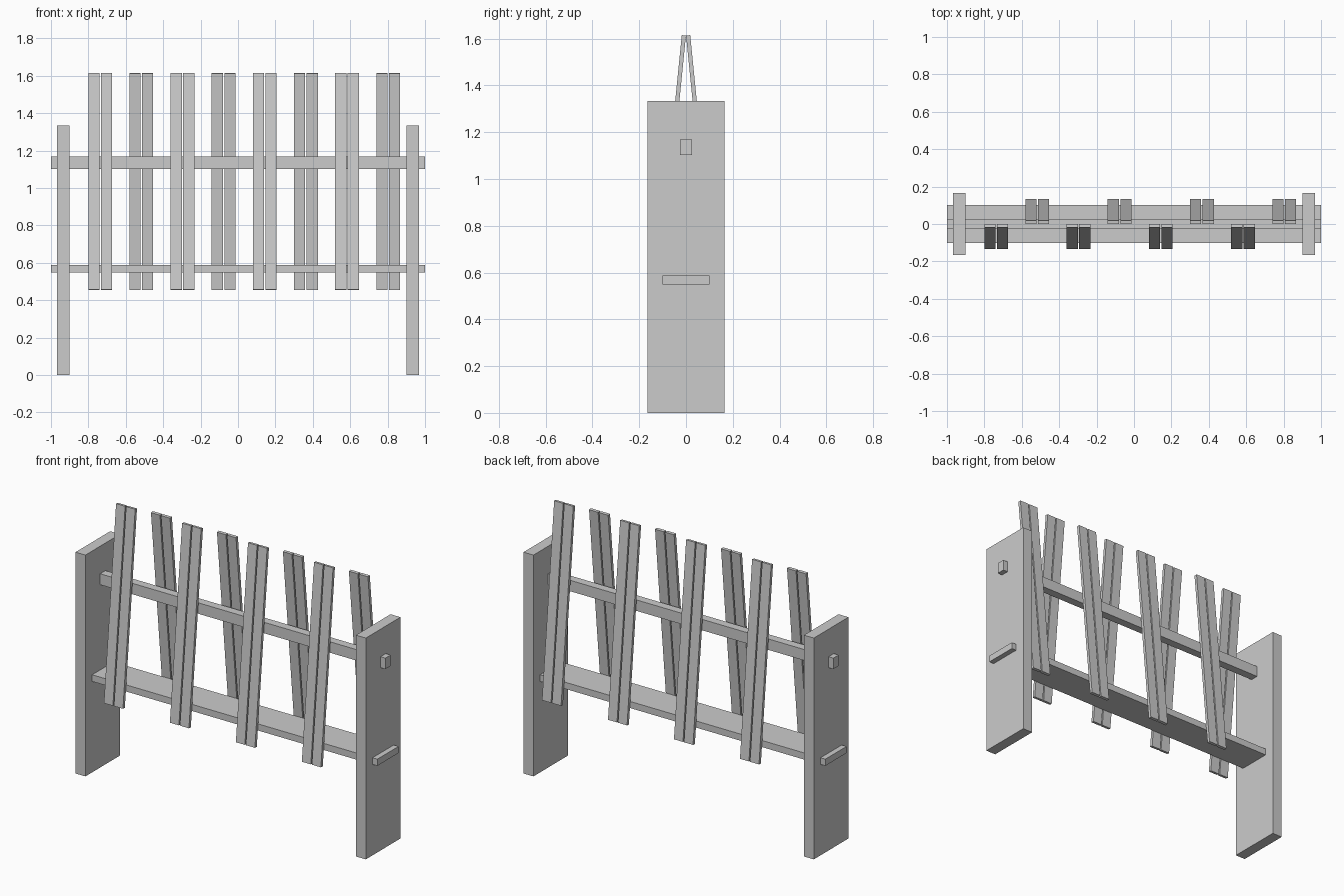
import bpy
import math

cube = bpy.data.objects.get("Cube")
if cube:
    bpy.data.objects.remove(cube, do_unlink=True)

# Single plain grey
grey = bpy.data.materials.new("plain_grey")
grey.use_nodes = True
colour = (0.6, 0.6, 0.6, 1)
grey.diffuse_color = colour
grey.node_tree.nodes["Principled BSDF"].inputs["Base Color"].default_value = colour


def board(name, size, centre, tilt=0.0):
    """A box of the given size, leaning about the x axis."""
    bpy.ops.mesh.primitive_cube_add(size=1, location=centre)
    ob = bpy.context.object
    ob.name = name
    ob.scale = size
    bpy.ops.object.transform_apply(location=False, rotation=False, scale=True)
    ob.rotation_euler.x = tilt
    ob.data.materials.append(grey)
    return ob


# Upright end panels
POST_H = 1.334
for side, label in ((1, "left"), (-1, "right")):
    board(f"{label}_end_panel", (0.066, 0.33, POST_H), (side * 0.935, 0, POST_H / 2))

# Rails passing through the end panels
board("upper_rail", (2, 0.05, 0.066), (0, 0, 1.135))
board("lower_rail", (2, 0.202, 0.04), (0, 0, 0.568))

# Paired slats leaning alternately on the front and back of the rails
LEAN = math.atan(0.1)
for i in range(8):
    side = -1 if i % 2 == 0 else 1
    face = "front" if side < 0 else "back"
    x = -0.737 + 0.22 * i
    for k in (-1, 1):
        board(f"{face}_slat", (0.06, 0.018, 1.164),
              (x + k * 0.0335, side * 0.067, 1.035), side * LEAN)
